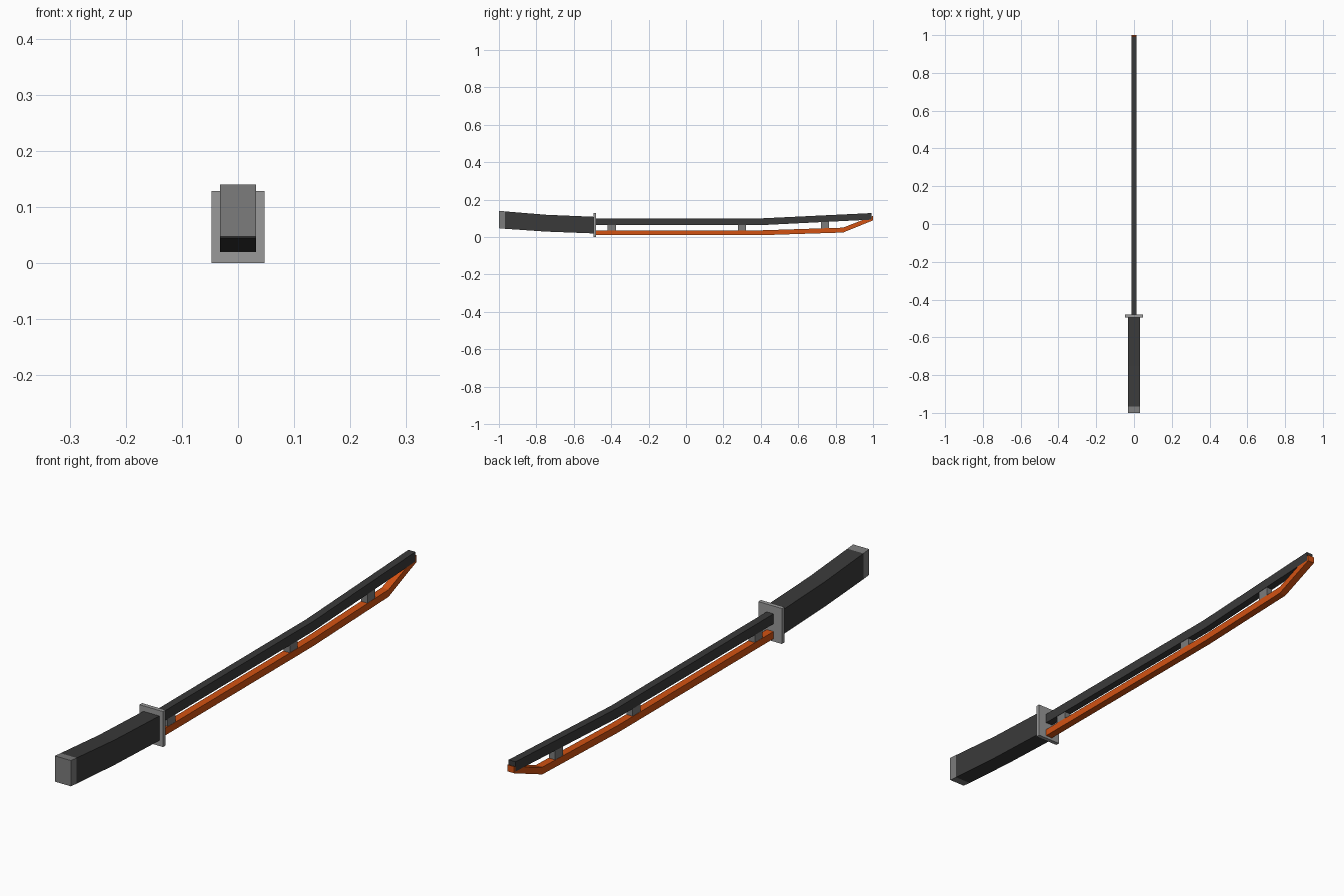
import bpy, bmesh

if "Cube" in bpy.data.objects:
    bpy.data.objects.remove(bpy.data.objects["Cube"])


def material(name, r, g, b):
    m = bpy.data.materials.new(name)
    m.diffuse_color = (r, g, b, 1)
    m.use_nodes = True
    m.node_tree.nodes["Principled BSDF"].inputs["Base Color"].default_value = m.diffuse_color
    return m


BLACK = material("charcoal", 0.042, 0.042, 0.042)
ORANGE = material("hot orange", 0.65, 0.085, 0.006)
STEEL = material("mid grey", 0.2, 0.2, 0.2)
LIGHT = material("light grey", 0.32, 0.32, 0.32)


def bar(name, half_width, stations, mat):
    """Rectangular bar through (y, z_bottom, z_top) stations, capped at both ends."""
    bm = bmesh.new()
    rings = []
    for y, lo, hi in stations:
        corners = ((-1, lo), (1, lo), (1, hi), (-1, hi))
        rings.append([bm.verts.new((s * half_width, y, z)) for s, z in corners])
    for a, b in zip(rings, rings[1:]):
        for i in range(4):
            j = (i + 1) % 4
            bm.faces.new((a[i], a[j], b[j], b[i]))
    bm.faces.new(rings[0])
    bm.faces.new(rings[-1])
    bmesh.ops.recalc_face_normals(bm, faces=bm.faces)
    mesh = bpy.data.meshes.new(name)
    bm.to_mesh(mesh)
    bm.free()
    mesh.materials.append(mat)
    obj = bpy.data.objects.new(name, mesh)
    bpy.context.collection.objects.link(obj)
    return obj


# Curved grip with end cap
bar("pommel", 0.032, [(-1.0, 0.047, 0.14), (-0.967, 0.044, 0.137)], STEEL)
bar("grip", 0.032, [(-0.967, 0.044, 0.137), (-0.75, 0.029, 0.119),
                    (-0.49, 0.019, 0.108)], BLACK)

# Square hand guard
bar("guard", 0.047, [(-0.495, 0.0, 0.128), (-0.48, 0.0, 0.128)], LIGHT)

# Dark spine, bending up towards the tip
bar("blade_spine", 0.0138, [(-0.485, 0.064, 0.1), (0.41, 0.064, 0.1),
                            (0.993, 0.093, 0.128)], BLACK)

# Glowing edge, sweeping up to meet the spine
bar("blade_edge", 0.0136, [(-0.485, 0.01, 0.036), (0.41, 0.01, 0.036),
                           (0.84, 0.024, 0.05), (1.0, 0.089, 0.113)], ORANGE)

# Connectors between spine and edge
for i, (y, lo, hi) in enumerate([(-0.397, 0.03, 0.07), (0.3, 0.03, 0.07),
                                 (0.743, 0.042, 0.086)]):
    bar(f"connector_{i + 1}", 0.0125, [(y - 0.022, lo, hi), (y + 0.022, lo, hi)], STEEL)
